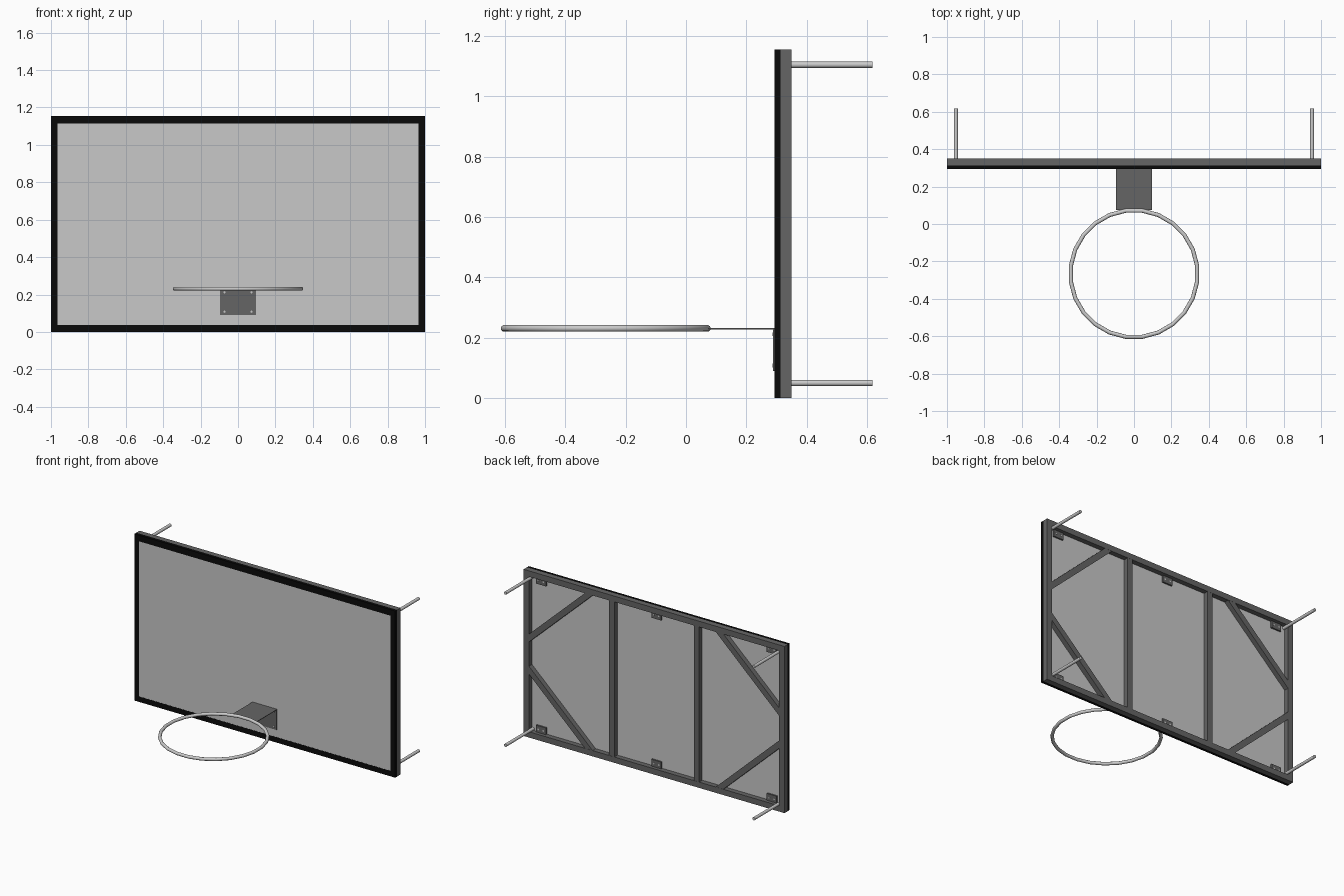
import bpy, bmesh, math
from mathutils import Vector, Matrix

if "Cube" in bpy.data.objects:
    bpy.data.objects.remove(bpy.data.objects["Cube"], do_unlink=True)


def material(name, v):
    m = bpy.data.materials.new(name)
    m.use_nodes = True
    colour = (v, v, v, 1)
    m.diffuse_color = colour
    m.node_tree.nodes["Principled BSDF"].inputs["Base Color"].default_value = colour
    return m


PANEL = material("light grey panel", 0.58)
STEEL = material("pale steel", 0.6)
DARK = material("dark grey steel", 0.13)
BLACK = material("black trim", 0.003)


def finish(name, bm, mat, smooth=False):
    bmesh.ops.recalc_face_normals(bm, faces=bm.faces)
    me = bpy.data.meshes.new(name)
    bm.to_mesh(me)
    bm.free()
    me.materials.append(mat)
    ob = bpy.data.objects.new(name, me)
    bpy.context.collection.objects.link(ob)
    if smooth:
        bpy.ops.object.select_all(action='DESELECT')
        ob.select_set(True)
        bpy.context.view_layer.objects.active = ob
        bpy.ops.object.shade_smooth_by_angle(angle=math.radians(40))
    return ob


def box(name, lo, hi, mat):
    lo, hi = Vector(lo), Vector(hi)
    bm = bmesh.new()
    bmesh.ops.create_cube(bm, size=1, matrix=Matrix.Translation((lo + hi) / 2)
                          @ Matrix.Diagonal((*(hi - lo), 1)))
    return finish(name, bm, mat)


def rod(name, x, z, y0, y1, r, mat, sides=12):
    bm = bmesh.new()
    bmesh.ops.create_cone(bm, cap_ends=True, segments=sides, radius1=r, radius2=r,
                          depth=y1 - y0, matrix=Matrix.Translation((x, (y0 + y1) / 2, z))
                          @ Matrix.Rotation(math.pi / 2, 4, 'X'))
    return finish(name, bm, mat, True)


def border(name, y0, y1, side, bottom, top, mat):
    """Rectangular picture-frame ring made of one outer and one inner loop."""
    bm = bmesh.new()
    loops = []
    for y in (y0, y1):
        for s, b, t in ((0, 0, 0), (side, bottom, top)):
            w = 1 - s
            loops.append([bm.verts.new((x, y, z)) for x, z in
                          ((-w, b), (w, b), (w, H - t), (-w, H - t))])
    for a, b in ((0, 1), (1, 3), (3, 2), (2, 0)):
        for i in range(4):
            j = (i + 1) % 4
            bm.faces.new((loops[a][i], loops[a][j], loops[b][j], loops[b][i]))
    return finish(name, bm, mat)


def brace(name, a, b, width, mat):
    """Flat bar between two (x, z) points in the rear frame."""
    a, b = Vector((a[0], 0, a[1])), Vector((b[0], 0, b[1]))
    d = b - a
    bm = bmesh.new()
    bmesh.ops.create_cube(
        bm, size=1,
        matrix=Matrix.Translation((a + b) / 2 + Vector((0, (BACK + REAR) / 2, 0)))
        @ Matrix.Rotation(-math.atan2(d.z, d.x), 4, 'Y')
        @ Matrix.Diagonal((d.length, REAR - BACK - 0.002, width, 1)))
    return finish(name, bm, mat)


H = 1.155                               # board height
FRONT, BACK, REAR = 0.293, 0.314, 0.35  # board and frame depths

# Board
border("black_border", FRONT, BACK, 0.036, 0.037, 0.042, BLACK)
box("board_panel", (-0.97, FRONT + 0.001, 0.03), (0.97, BACK + 0.001, H - 0.03), PANEL)

# Rear frame
border("rear_frame", BACK, REAR, 0.04, 0.04, 0.04, DARK)
for side, sx in (("left", 1), ("right", -1)):
    x = sx * 0.325
    box(f"{side}_upright", (x - 0.02, BACK, 0.03), (x + 0.02, REAR - 0.001, H - 0.03), DARK)
    for level, flip in (("upper", False), ("lower", True)):
        ends = [(sx * 0.48, 1.135), (sx * 0.975, 0.675)]
        if flip:
            ends = [(px, H - pz) for px, pz in ends]
        brace(f"{side}_{level}_brace", *ends, 0.04, DARK)
        # Mounting pipe
        z = 0.05 if flip else H - 0.05
        rod(f"{side}_{level}_pipe", sx * 0.952, z, BACK, 0.618, 0.0105, STEEL)

# Clips holding the panel
for level, z in (("upper", H - 0.062), ("lower", 0.062)):
    for side, x in (("left", 0.885), ("middle", 0), ("right", -0.885)):
        box(f"{side}_{level}_clip", (x - 0.038, BACK, z - 0.025),
            (x + 0.038, BACK + 0.012, z + 0.025), DARK)
        for n, dx in enumerate((-0.02, 0.02)):
            rod(f"{side}_{level}_clip_hole_{n}", x + dx, z, BACK + 0.01, BACK + 0.013,
                0.006, PANEL, 8)

# Hoop bracket
box("bracket_plate", (-0.095, 0.288, 0.09), (0.095, FRONT + 0.001, 0.232), DARK)
box("bracket_shelf", (-0.095, 0.075, 0.228), (0.095, FRONT, 0.232), DARK)
for x in (-0.072, 0.072):
    for z in (0.108, 0.212):
        rod("bracket_hole", x, z, 0.287, 0.289, 0.006, PANEL, 8)

# Hoop
bm = bmesh.new()
MAJOR, MINOR, R, r = 24, 10, 0.34, 0.011
rings = []
for i in range(MAJOR):
    a = math.tau * (i + 0.5) / MAJOR
    rings.append([])
    for j in range(MINOR):
        t = math.tau * j / MINOR
        d = R + r * math.cos(t)
        rings[-1].append(bm.verts.new((d * math.cos(a), -0.266 + d * math.sin(a),
                                       0.231 + r * math.sin(t))))
for i in range(MAJOR):
    for j in range(MINOR):
        k, m = (i + 1) % MAJOR, (j + 1) % MINOR
        bm.faces.new((rings[i][j], rings[k][j], rings[k][m], rings[i][m]))
finish("hoop", bm, STEEL, True)
